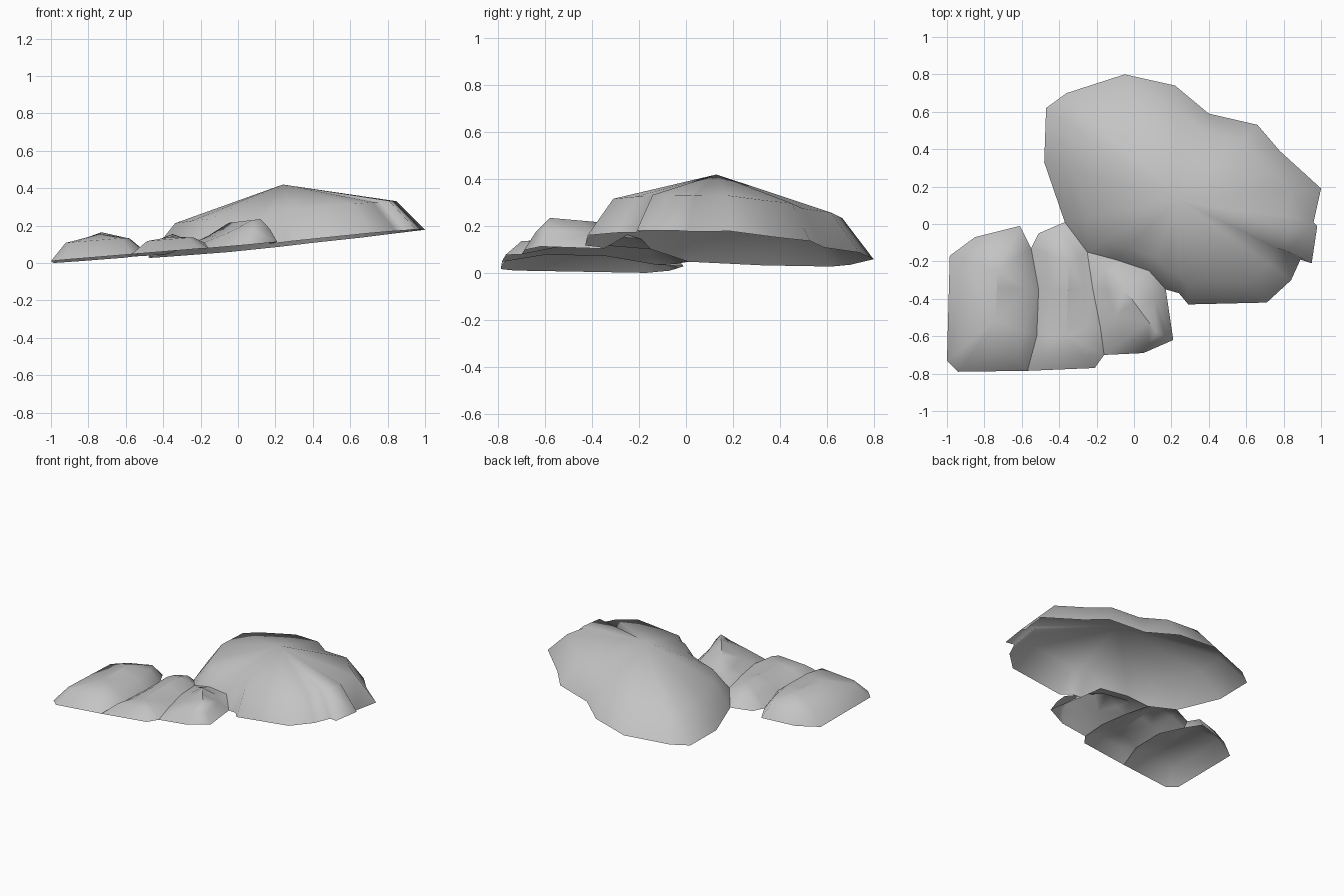
import bpy, bmesh
from mathutils import Vector

cube = bpy.data.objects.get("Cube")
if cube:
    bpy.data.objects.remove(cube)

# Stone colour
stone = bpy.data.materials.new("grey stone")
stone.use_nodes = True
GREY = (0.55, 0.55, 0.55, 1)
stone.diffuse_color = GREY
stone.node_tree.nodes["Principled BSDF"].inputs["Base Color"].default_value = GREY


def ground(x, y):
    """Sloping ground on which the rims rest."""
    return 0.079 + x * (0.103 if x > 0 else 0.083) - 0.02 * y


def rock(name, rim, spine, shoulder):
    """Open shell: rim, skirt to a shoulder, then up to a spine.
    A third number on a rim point lifts it above ground, for a valley."""
    a, b = (Vector(p) for p in spine)
    axis = b - a
    scale, height = shoulder
    bm = bmesh.new()
    rings = [[], [], []]
    for x, y, *lift in rim:
        p = Vector((x, y, ground(x, y) + sum(lift)))
        flat = axis.to_2d()
        t = 0
        if flat.length > 0:
            t = (p - a).to_2d().dot(flat) / flat.length_squared
        top = a + axis * min(1, max(0, t))
        mid = top.lerp(p, scale)
        mid.z = ground(mid.x, mid.y) + height
        for ring, co in zip(rings, (p, mid, top)):
            ring.append(bm.verts.new(co))
    n = len(rim)
    for low, high in zip(rings, rings[1:]):
        for i in range(n):
            j = (i + 1) % n
            bm.faces.new((low[i], low[j], high[j], high[i]))
    bmesh.ops.remove_doubles(bm, verts=bm.verts, dist=0.001)
    bmesh.ops.triangulate(bm, faces=[f for f in bm.faces if len(f.verts) > 3])
    bm.normal_update()
    bmesh.ops.reverse_faces(bm, faces=[f for f in bm.faces if f.normal.z < 0])
    for f in bm.faces:
        f.smooth = True
    mesh = bpy.data.meshes.new(name)
    bm.to_mesh(mesh)
    bm.free()
    mesh.materials.append(stone)
    bpy.context.collection.objects.link(bpy.data.objects.new(name, mesh))


# Valleys shared by neighbouring rocks
corner = [(-.25, -.15, .04)]
boulder_valley = [(-.1, -.19, .07), (.08, -.25, .07), (.17, -.35)]
front_valley = [(-.22, -.35, .05), (-.18, -.55, .035), (-.16, -.7)]
right_valley = [(-.57, -.785), (-.52, -.6, .03), (-.51, -.35, .03), (-.55, -.13)]

# Large boulder with a small rim flap on its left edge
rock("large_boulder",
     [(-.05, .8), (-.36, .7), (-.47, .62), (-.48, .33), (-.37, .01)]
     + corner + boulder_valley
     + [(.24, -.37), (.29, -.43), (.71, -.42), (.84, -.3), (.89, -.19), (.95, -.21),
        (.98, -.01), (.96, .01), (1, .19), (.78, .39), (.66, .53), (.4, .59), (.22, .74)],
     [(.24, .13, .42), (.24, .13, .42)], (.8, .168))

# Small rock in front of the boulder
rock("front_rock",
     boulder_valley[::-1] + corner + front_valley + [(.05, -.69), (.21, -.62)],
     [(.12, -.58, .235), (-.05, -.35, .215)], (.55, .075))

# Low middle rock
rock("middle_rock",
     corner + front_valley + [(-.21, -.77)] + right_valley + [(-.51, -.05), (-.37, .01)],
     [(-.36, -.6, .14), (-.35, -.2, .155)], (.6, .065))

# Low rock at the far right
rock("right_rock",
     right_valley + [(-.61, -.01), (-.85, -.07), (-.985, -.17), (-1, -.73), (-.94, -.79)],
     [(-.74, -.52, .155), (-.73, -.25, .165)], (.7, .092))
